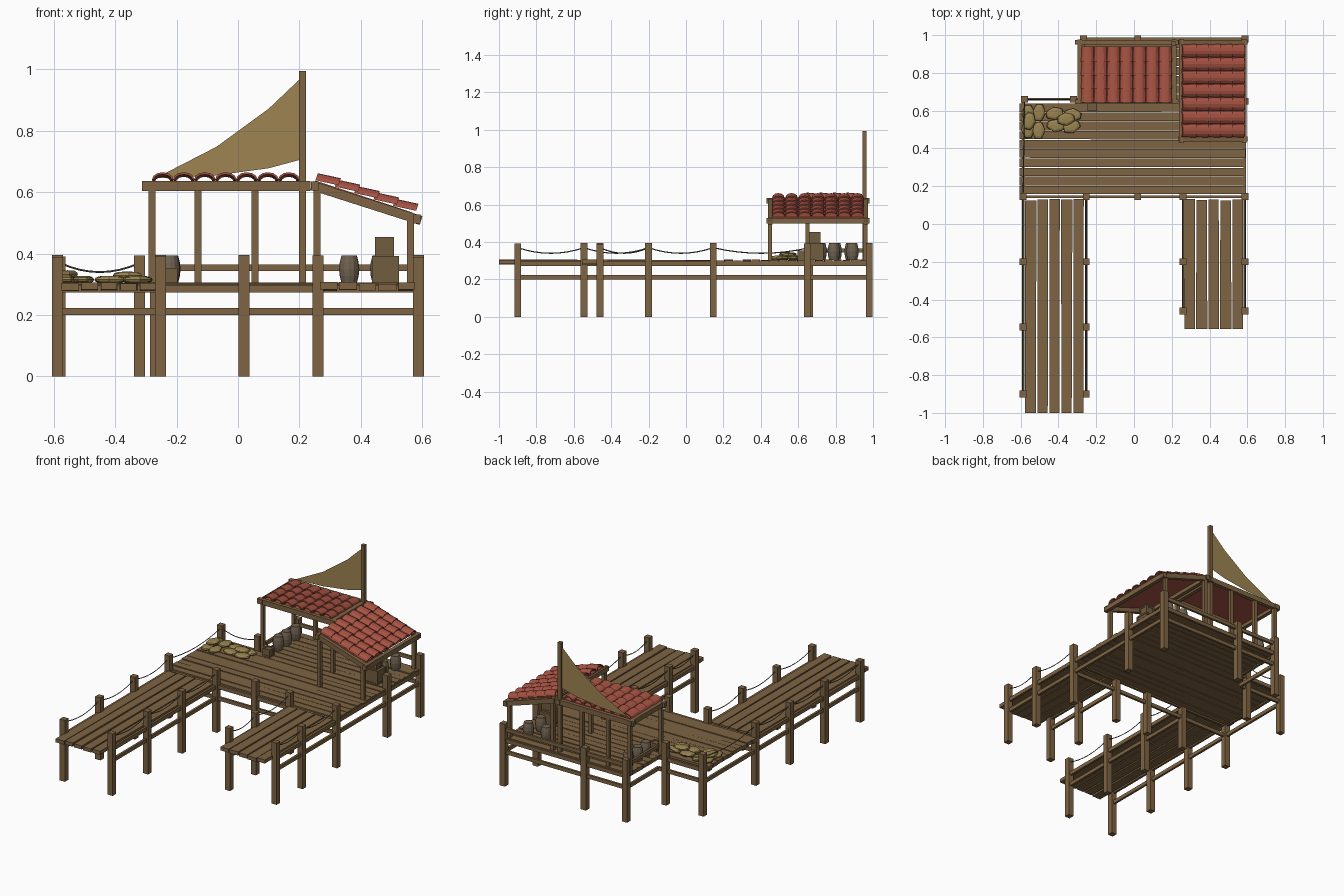
import bpy, bmesh, math, random
from mathutils import Vector, Matrix

if "Cube" in bpy.data.objects:
    bpy.data.objects.remove(bpy.data.objects["Cube"])

random.seed(4)


def mat(name, c):
    m = bpy.data.materials.new(name)
    m.diffuse_color = (*c, 1)
    m.use_nodes = True
    m.node_tree.nodes["Principled BSDF"].inputs["Base Color"].default_value = m.diffuse_color
    return m


WOOD = mat("wood", (.21, .128, .056))
CRATE = mat("crate_wood", (.17, .11, .05))
BARREL = mat("barrel_wood", (.16, .12, .08))
TILE = mat("clay", (.38, .085, .055))
CLOTH = mat("canvas", (.34, .23, .085))
SACK = mat("sackcloth", (.32, .23, .08))
ROPE = mat("rope_grey", (.12, .13, .13))


def finish(bm, name, m, smooth=False):
    bmesh.ops.recalc_face_normals(bm, faces=bm.faces)
    me = bpy.data.meshes.new(name)
    bm.to_mesh(me)
    bm.free()
    me.materials.append(m)
    for p in me.polygons:
        p.use_smooth = smooth
    ob = bpy.data.objects.new(name, me)
    bpy.context.collection.objects.link(ob)
    return ob


def box(bm, x0, x1, y0, y1, z0, z1):
    M = Matrix.Translation(((x0+x1)/2, (y0+y1)/2, (z0+z1)/2)) @ Matrix.Diagonal((x1-x0, y1-y0, z1-z0, 1))
    return bmesh.ops.create_cube(bm, size=1, matrix=M)["verts"]


def beam(bm, p, q, w, h):
    """Rectangular bar between two points; w across, h upward."""
    p, q = Vector(p), Vector(q)
    d = (q - p).normalized()
    side = Vector((0, 0, 1)).cross(d).normalized()
    up = d.cross(side)
    R = Matrix((d, side, up)).transposed().to_4x4()
    M = Matrix.Translation((p+q)/2) @ R @ Matrix.Diagonal(((q-p).length, w, h, 1))
    bmesh.ops.create_cube(bm, size=1, matrix=M)


def planks(name, axis, rows, z0, z1):
    """rows: (start, end, centre, width); each end gets its own slight taper."""
    bm = bmesh.new()
    for a0, a1, c, w in rows:
        a1 -= random.uniform(0, .008)
        vs = box(bm, a0, a1, c-w/2, c+w/2, z0, z1)
        k = {a: random.uniform(.84, .98) for a in (0, 1)}
        dz = {a: random.uniform(-.003, .003) for a in (0, 1)}
        for v in vs:
            e = int(v.co.x > (a0+a1)/2)
            v.co.y = c + (v.co.y-c)*k[e]
            v.co.z += dz[e]
            if axis == "y":
                v.co.x, v.co.y = v.co.y, v.co.x
    finish(bm, name, WOOD)


# Deck boards
n = 10
rows = [(-.605 if i < n else -.285, .592, .155+.0485*(i+.5), .0485) for i in range(17)]
planks("main_deck", "x", rows, .28, .304)
planks("left_pier_deck", "y", [(-1, .132, -.547+.0635*i, .0625) for i in range(5)], .281, .304)
planks("right_pier_deck", "y", [(-.555, .132, .295+.0635*i, .0625) for i in range(5)], .281, .304)

# Square pilings
left_y, right_y = (-.9, -.545, -.2, .145), (-.46, -.2, .145)
spots = [(x, y) for x in (-.587, -.253) for y in left_y] + [(x, y) for x in (.26, .587) for y in right_y]
spots += [(.02, .145), (-.58, .66), (-.32, .66), (-.268, .98), (.02, .98), (.587, .98), (.587, .65)]
bm = bmesh.new()
for x, y in spots:
    w = .018
    box(bm, x-w, x+w, y-w, y+w, 0, .392 + random.uniform(-.004, .004))
finish(bm, "pilings", WOOD)

# Low braces and edge beams along each line of pilings
bm = bmesh.new()
lines = [((-.587, -.9), (-.587, .66)), ((-.253, -.9), (-.253, .145)),
         ((.26, -.46), (.26, .145)), ((.587, -.46), (.587, .98)),
         ((-.587, .145), (.587, .145)), ((-.587, .66), (-.27, .66)),
         ((-.268, .66), (-.268, .98)), ((-.268, .98), (.587, .98))]
for p, q in lines:
    beam(bm, (*p, .212), (*q, .212), .014, .023)
    beam(bm, (*p, .285), (*q, .285), .014, .024)
finish(bm, "braces", WOOD)
bm = bmesh.new()
beam(bm, (-.268, .98, .354), (.587, .98, .354), .014, .022)
beam(bm, (-.268, .66, .354), (-.268, .98, .354), .014, .022)
finish(bm, "hut_railing", WOOD)


# Sagging ropes
def ropes(name, pts, sag=.03):
    cu = bpy.data.curves.new(name, "CURVE")
    cu.dimensions = "3D"
    cu.bevel_depth, cu.bevel_resolution = .003, 0
    for p, q in zip(pts, pts[1:]):
        sp = cu.splines.new("POLY")
        sp.points.add(8)
        for i in range(9):
            t = i/8
            v = Vector(p).lerp(Vector(q), t)
            sp.points[i].co = (v.x, v.y, .37 - sag*4*t*(1-t), 1)
    cu.materials.append(ROPE)
    bpy.context.collection.objects.link(bpy.data.objects.new(name, cu))


ropes("left_outer_rope", [(-.587, y) for y in left_y] + [(-.58, .66), (-.32, .66)])
ropes("left_inner_rope", [(-.253, y) for y in left_y])
ropes("right_inner_rope", [(.26, y) for y in right_y])
ropes("right_outer_rope", [(.587, y) for y in right_y])

# Hut columns and mast
bm = bmesh.new()
for x, y, top in [(-.28, .65, .61), (-.28, .96, .61), (-.13, .96, .61), (.055, .96, .61), (.21, .65, .61),
                  (.257, .45, .61), (.257, .96, .61), (.562, .45, .52), (.562, .96, .52)]:
    box(bm, x-.011, x+.011, y-.011, y+.011, .29, top)
finish(bm, "hut_columns", WOOD)
bm = bmesh.new()
box(bm, .199, .222, .943, .966, .29, .995)
finish(bm, "mast", WOOD)

# Roof frames
bm = bmesh.new()
for y in (.648, .962):
    beam(bm, (-.312, y, .62), (.236, y, .62), .024, .032)
for x in (-.287, .212):
    beam(bm, (x, .635, .62), (x, .978, .62), .024, .03)
finish(bm, "flat_roof_frame", WOOD)
bm = bmesh.new()
for y in (.45, .962):
    beam(bm, (.24, y, .622), (.596, y, .508), .024, .03)
beam(bm, (.25, .43, .62), (.25, .98, .62), .024, .03)
beam(bm, (.583, .43, .513), (.583, .98, .513), .024, .03)
finish(bm, "sloped_roof_frame", WOOD)


# Curved clay tiles: u across, v down the slope, n outward
def tiles(name, org, u, v, cols, cw, rws, rl):
    u, v, org = Vector(u), Vector(v).normalized(), Vector(org)
    nrm = u.cross(v)
    bm = bmesh.new()
    S = 6
    for r in range(rws):
        for c in range(cols):
            rings = []
            for k in (0, 1):
                base = org + v*(r*rl + k*rl*1.15) + u*((c+.5)*cw) + nrm*(.001 + .008*k)
                R = cw*(.46 + .05*k)
                for rad, h in ((R, .024), (R-.006, .017)):
                    rings.append([bm.verts.new(base + u*(rad*math.cos(math.pi*i/S)) + nrm*(h*math.sin(math.pi*i/S)))
                                  for i in range(S+1)])
            a, b, d, e = rings
            for s, t in ((a, d), (d, e), (e, b), (b, a)):
                for i in range(S):
                    bm.faces.new((s[i], s[i+1], t[i+1], t[i]))
            for i in (0, S):
                bm.faces.new((a[i], d[i], e[i], b[i]))
    # thin backing panel
    q = [org, org+u*cols*cw, org+u*cols*cw+v*rws*rl, org+v*rws*rl]
    lo, hi = ([bm.verts.new(p - nrm*t) for p in q] for t in (.006, 0))
    bm.faces.new(lo)
    bm.faces.new(hi)
    for i in range(4):
        bm.faces.new((lo[i], lo[i-1], hi[i-1], hi[i]))
    finish(bm, name, TILE)


tiles("flat_roof_tiles", (.2, .94, .632), (-1, 0, 0), (0, -1, 0), 7, .0685, 4, .0715)
tiles("sloped_roof_tiles", (.252, .952, .638), (0, -1, 0), (.34, 0, -.112), 7, .0705, 5, .0665)

# Sail
bm = bmesh.new()
outline = [(-.27, .645), (-.07, .748), (.1, .872), (.2, .967), (.2, .705), (.1, .678), (-.07, .655)]
bm.faces.new([bm.verts.new((x, .955, z)) for x, z in outline])
finish(bm, "sail", CLOTH)


# Barrels
def barrel(name, x, y, h=.09, r=.033):
    bm = bmesh.new()
    S, prof = 12, ((0, .76), (.25, .93), (.5, 1), (.75, .93), (1, .76))
    rings = [[bm.verts.new((x+r*k*math.cos(math.tau*i/S), y+r*k*math.sin(math.tau*i/S), .304+h*t))
              for i in range(S)] for t, k in prof]
    for a, b in zip(rings, rings[1:]):
        for i in range(S):
            bm.faces.new((a[i-1], a[i], b[i], b[i-1]))
    bm.faces.new(rings[0])
    bm.faces.new(rings[-1])
    finish(bm, name, BARREL)


for i, (x, y) in enumerate([(-.222, .72), (-.222, .8), (-.22, .89), (.362, .88), (.463, .79), (.48, .89)]):
    barrel(f"barrel_{i+1}", x, y)


# Crates with raised edge battens
def crate(name, x, y, z, s):
    bm = bmesh.new()
    h, e = s/2, .005
    box(bm, x-h+.003, x+h-.003, y-h+.003, y+h-.003, z, z+s-.003)
    for sx in (-1, 1):
        for sy in (-1, 1):
            cx, cy = x+sx*(h-e), y+sy*(h-e)
            box(bm, cx-e, cx+e, cy-e, cy+e, z, z+s)
        for zz in (z+e, z+s-e):
            box(bm, x-h, x+h, y+sx*(h-e)-e, y+sx*(h-e)+e, zz-e, zz+e)
            box(bm, x+sx*(h-e)-e, x+sx*(h-e)+e, y-h, y+h, zz-e, zz+e)
    finish(bm, name, CRATE)


crate("small_crate", -.222, .622, .304, .05)
crate("lower_crate", .48, .69, .304, .088)
crate("upper_crate", .477, .688, .392, .062)

# Flattened sacks
spec = [(-.56, .585, 90, 0), (-.503, .59, 85, 0), (-.562, .5, 95, 0), (-.505, .495, 88, 0),
        (-.42, .585, 12, 0), (-.325, .578, -6, 0), (-.415, .52, -10, 0), (-.33, .515, 20, 0),
        (-.555, .545, 80, .018), (-.36, .555, 8, .014)]
for i, (x, y, a, dz) in enumerate(spec):
    bm = bmesh.new()
    bmesh.ops.create_uvsphere(bm, u_segments=10, v_segments=6, radius=1)
    for v in bm.verts:
        p = v.co
        f = lambda t: math.copysign(abs(t)**.6, t)
        p.x, p.y, p.z = f(p.x)*.047, f(p.y)*.029, p.z*.013
        p.y *= 1 + .18*math.cos(p.x*110)
    M = Matrix.Translation((x, y, .315+dz)) @ Matrix.Rotation(math.radians(a), 4, "Z")
    bmesh.ops.transform(bm, matrix=M, verts=bm.verts)
    finish(bm, f"sack_{i+1}", SACK)
